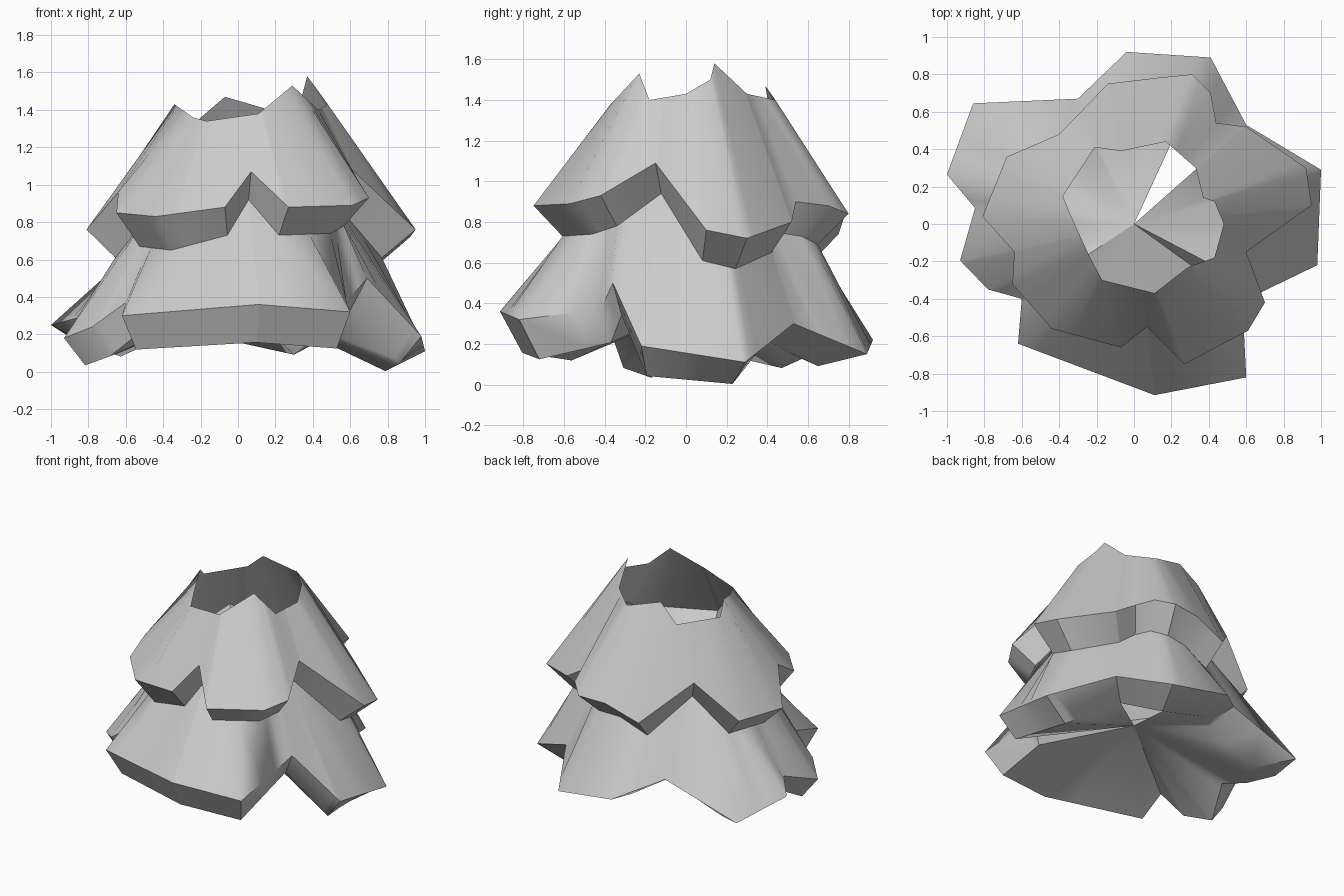
import bpy, bmesh
from math import atan2, cos, sin, radians, pi

if "Cube" in bpy.data.objects:
    bpy.data.objects.remove(bpy.data.objects["Cube"])

# Ragged rims, counter-clockwise from the right: (x, y, z)
TOP = [(.48, 0, 1.43), (.43, .12, 1.50), (.37, .14, 1.58), (.33, .30, 1.43),
       (.17, .44, 1.40), (-.07, .39, 1.47), (-.21, .41, 1.35), (-.38, .15, 1.35),
       (-.34, .05, 1.43), (-.24, -.17, 1.36), (-.17, -.30, 1.34), (.11, -.37, 1.38),
       (.29, -.23, 1.53), (.43, -.18, 1.40)]
UPPER = [(.95, .10, .76), (.92, .30, .72), (.60, .52, .80), (.44, .54, .90),
         (.41, .70, .88), (.31, .80, .84), (.11, .78, .83), (-.14, .75, .74),
         (-.40, .48, 1.0), (-.68, .36, .75), (-.81, .04, .76), (-.64, -.15, .96),
         (-.65, -.32, .85), (-.44, -.56, .83), (-.07, -.66, .88), (.07, -.55, 1.07),
         (.27, -.75, .88), (.61, -.57, .89), (.70, -.42, .93), (.60, -.15, 1.09)]
LOWER = [(1.0, .29, .11), (.60, .53, .30), (.41, .89, .15), (-.04, .92, .22),
         (-.30, .67, .34), (-.86, .645, .16), (-1.0, .265, .25), (-.85, .085, .29),
         (-.93, -.195, .18), (-.78, -.35, .24), (-.60, -.40, .37), (-.62, -.64, .30),
         (.11, -.915, .36), (.60, -.82, .32), (.58, -.42, .37), (.69, -.36, .50),
         (.98, -.22, .19)]


def angle(p):
    return atan2(p[1], p[0]) % (2 * pi)


def at_angle(ring, a):
    """Point where the ray at angle a meets the rim."""
    best = None
    dx, dy = cos(a), sin(a)
    for p, q in zip(ring, ring[1:] + ring[:1]):
        cp, cq = dx * p[1] - dy * p[0], dx * q[1] - dy * q[0]
        if cp <= 1e-6 and cq >= -1e-6 and cq - cp > 1e-9:
            t = min(1, max(0, -cp / (cq - cp)))
            r = [p[i] + t * (q[i] - p[i]) for i in range(3)]
            if r[0] * dx + r[1] * dy > 0:
                best = r
    return best


def upper_lip(p):
    x, y, z = p
    drop = .18 if x < -.4 and y < 0 else .15
    return x * .81, y * .81, z - drop


def lower_lip(p):
    """Lip is deep at the front and shallow, further inset, at the back."""
    x, y, z = p
    t = min(1, max(0, (y + .2) / .8))
    s = .88 - .15 * t
    return x * s, y * s, max(0, z - .13 + .08 * y)


# Shared directions so that every rim corner is kept
angles = []
for a in sorted(angle(p) for p in TOP + UPPER + LOWER):
    if not angles or a - angles[-1] > .004:
        angles.append(a)

profile = [TOP, UPPER, [upper_lip(p) for p in UPPER],
           LOWER, [lower_lip(p) for p in LOWER]]
bm = bmesh.new()
rings = [[bm.verts.new(at_angle(r, a)) for a in angles] for r in profile]
n = len(angles)

# Two flared tiers with folded-under lips
for upper, lower in zip(rings, rings[1:]):
    for i in range(n):
        j = (i + 1) % n
        bm.faces.new((upper[i], lower[i], lower[j], upper[j]))

# Hollow underside fan, open in one sector
centre = bm.verts.new((0, 0, .38))
for i in range(n):
    j = (i + 1) % n
    mid = (angles[i] + angles[j]) / 2
    if not (radians(41.4) < mid < radians(65.3)):
        bm.faces.new((rings[-1][i], centre, rings[-1][j]))

mesh = bpy.data.meshes.new("foliage_tiers")
bm.to_mesh(mesh)
bm.free()
obj = bpy.data.objects.new("foliage_tiers", mesh)
bpy.context.collection.objects.link(obj)
bpy.context.view_layer.objects.active = obj
obj.select_set(True)
bpy.ops.object.shade_smooth_by_angle(angle=radians(45))
